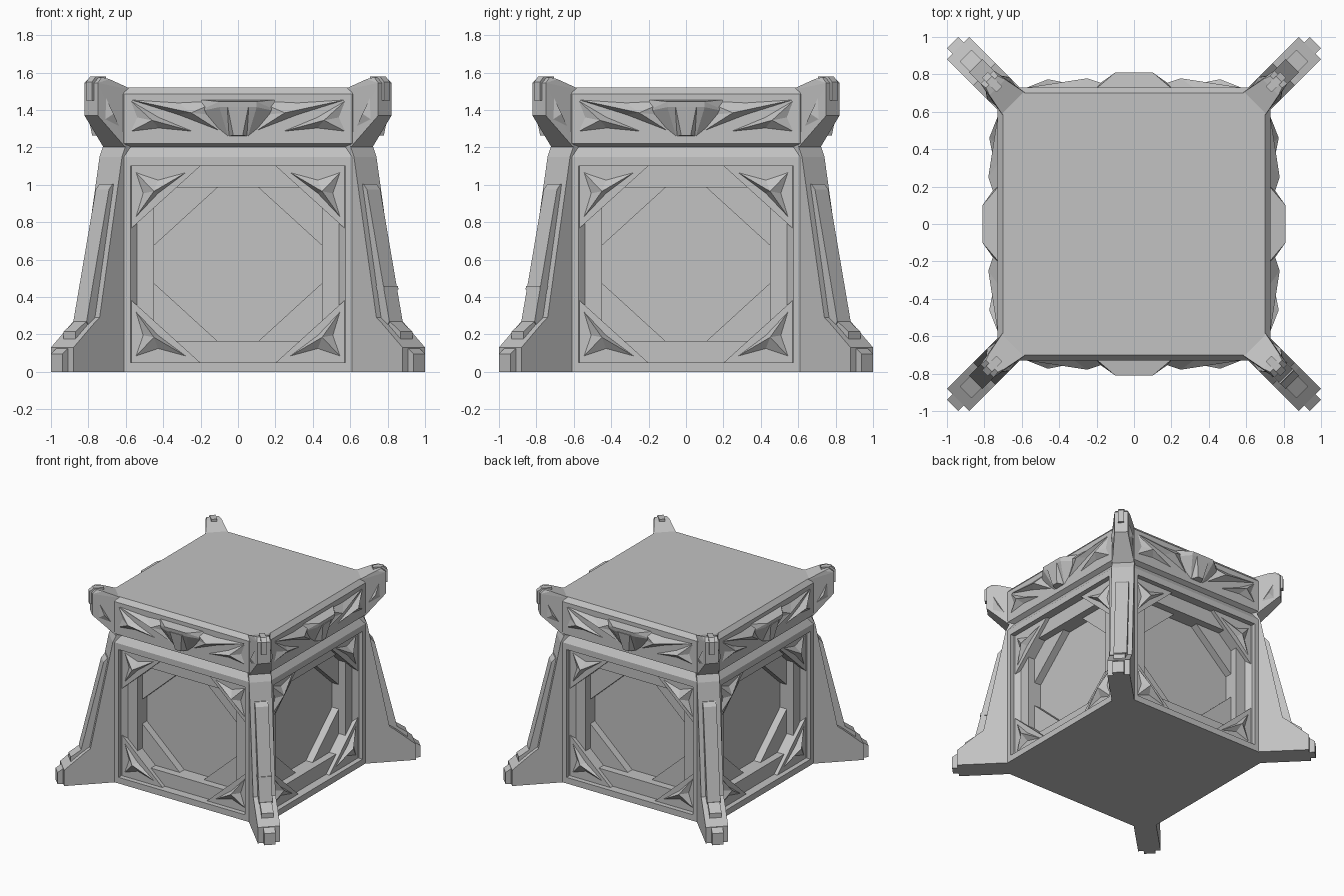
import bpy, bmesh
from math import pi, sqrt
from mathutils import Vector

cube = bpy.data.objects.get("Cube")
if cube:
    bpy.data.objects.remove(cube, do_unlink=True)

stone = bpy.data.materials.new("plain grey")
stone.use_nodes = True
GREY = (0.54, 0.54, 0.54, 1)
stone.diffuse_color = GREY
stone.node_tree.nodes["Principled BSDF"].inputs["Base Color"].default_value = GREY
MID = 0.575          # middle height of the wall panels


def place(name, bm, angles):
    """Make one object per angle, sharing a mesh, turned about z."""
    bmesh.ops.recalc_face_normals(bm, faces=bm.faces)
    mesh = bpy.data.meshes.new(name)
    bm.to_mesh(mesh)
    bm.free()
    mesh.materials.append(stone)
    for a in angles:
        ob = bpy.data.objects.new(name, mesh)
        ob.rotation_euler.z = a
        bpy.context.collection.objects.link(ob)


def hull(bm, pts):
    part = bmesh.new()
    vs = [part.verts.new(p) for p in pts]
    bmesh.ops.convex_hull(part, input=vs)
    bmesh.ops.dissolve_limit(part, angle_limit=0.01, verts=part.verts, edges=part.edges)
    tmp = bpy.data.meshes.new("part")
    part.to_mesh(tmp)
    part.free()
    bm.from_mesh(tmp)
    bpy.data.meshes.remove(tmp)


def box(bm, x0, x1, y0, y1, z0, z1):
    hull(bm, [(x, y, z) for x in (x0, x1) for y in (y0, y1) for z in (z0, z1)])


def prism(bm, outline, a, b):
    """Extrude an x-z outline from y=a to y=b."""
    ends = [[bm.verts.new((x, y, z)) for x, z in outline] for y in (a, b)]
    n = len(outline)
    bm.faces.new(ends[0])
    bm.faces.new(ends[1])
    for i in range(n):
        j = (i + 1) % n
        bm.faces.new((ends[0][i], ends[0][j], ends[1][j], ends[1][i]))


def star(bm, tips, apex, y, height, pull=0.5):
    """Raised star with sharp ridges running from the tips to the apex."""
    tips = [Vector(t) for t in tips]
    c = Vector(apex)
    rim = []
    for i, t in enumerate(tips):
        m = (t + tips[(i + 1) % len(tips)]) / 2
        rim += [t, m.lerp(c, pull)]
    top = bm.verts.new((c.x, y - height, c.y))
    ring = [bm.verts.new((p.x, y, p.y)) for p in rim]
    for i, v in enumerate(ring):
        bm.faces.new((v, ring[(i + 1) % len(ring)], top))
    bm.faces.new(ring)


SIDES = [k * pi / 2 for k in range(4)]
CORNERS = [pi / 4 + a for a in SIDES]

# Solid core behind the recessed panels
bm = bmesh.new()
box(bm, -0.54, 0.54, -0.54, 0.54, 0, 1.2)
place("core", bm, [0])

# Wall frame: outer rim, sloped top and recessed band
bm = bmesh.new()
box(bm, -0.61, 0.61, -0.73, -0.5, 0, 0.05)
hull(bm, [(s * 0.61, y, z) for s in (-1, 1)
          for y, z in ((-0.73, 1.1), (-0.73, 1.15), (-0.69, 1.21), (-0.5, 1.1), (-0.5, 1.21))])
for s in (-1, 1):
    box(bm, s * 0.575, s * 0.61, -0.73, -0.5, 0.05, 1.1)
    box(bm, s * 0.45, s * 0.59, -0.66, -0.5, 0.04, 1.11)
for z0, z1 in ((0.04, 0.165), (0.985, 1.11)):
    box(bm, -0.45, 0.45, -0.66, -0.5, z0, z1)
place("wall_frame", bm, SIDES)

# Corner gussets with a star on each, and deeper struts behind them
bm = bmesh.new()
for sx in (-1, 1):
    for sz in (-1, 1):
        def at(x, z):
            return (sx * x, MID + sz * z)
        prism(bm, [at(0.45, 0.1), at(0.11, 0.41), at(0.45, 0.41)], -0.60, -0.5)
        prism(bm, [at(0.578, 0.185), at(0.2, 0.527), at(0.578, 0.527)], -0.69, -0.6)
        star(bm, [at(0.545, 0.49), at(0.28, 0.49), at(0.545, 0.255)],
             at(0.45, 0.39), -0.69, 0.045, 0.4)
place("corner_gusset", bm, SIDES)

# Roof slab with cut corners
bm = bmesh.new()
rings = []
for z, h, cut in ((1.19, 0.69, 0.1), (1.2, 0.69, 0.1), (1.222, 0.73, 0.12),
                  (1.485, 0.73, 0.12), (1.52, 0.70, 0.1)):
    e = h - cut
    xy = [(e, -h), (h, -e), (h, e), (e, h), (-e, h), (-h, e), (-h, -e), (-e, -h)]
    rings.append([bm.verts.new((x, y, z)) for x, y in xy])
for lo, hi in zip(rings, rings[1:]):
    for i in range(8):
        j = (i + 1) % 8
        bm.faces.new((lo[i], lo[j], hi[j], hi[i]))
bm.faces.new(rings[0])
bm.faces.new(rings[-1])
place("roof_slab", bm, [0])

# Faceted ornament on the roof edge: stars, then a broad boss with a wedge
bm = bmesh.new()
for s in (-1, 1):
    star(bm, [(s * 0.575, 1.45), (s * 0.575, 1.285), (s * 0.24, 1.285)],
         (s * 0.46, 1.345), -0.729, 0.045, 0.3)
    star(bm, [(s * 0.575, 1.455), (s * 0.1, 1.45), (s * 0.1, 1.29)],
         (s * 0.25, 1.385), -0.729, 0.05, 0.2)
hull(bm, [(s * x, y, z) for s in (-1, 1) for x, y, z in
          ((0.2, -0.725, 1.455), (0.1, -0.81, 1.445), (0.1, -0.805, 1.415),
           (0.22, -0.725, 1.39), (0.05, -0.725, 1.25))])
hull(bm, [(s * x, y, z) for s in (-1, 1) for x, y, z in
          ((0.09, -0.74, 1.42), (0.055, -0.81, 1.415), (0.025, -0.78, 1.265), (0.05, -0.725, 1.26))])
place("edge_ornament", bm, SIDES)


# Corner parts are laid out along the diagonal: u is the distance on either axis
def along(u):
    return u * sqrt(2)


def slab(bm, outline, w):
    prism(bm, [(along(u), z) for u, z in outline], -w, w)


# Buttress fins
bm = bmesh.new()
slab(bm, [(0.55, 0), (0.94, 0), (0.94, 0.13), (0.825, 0.265), (0.80, 0.29),
          (0.68, 1.15), (0.66, 1.21), (0.55, 1.21)], 0.085)
place("buttress", bm, CORNERS)

# Raised bar, step and toe on each fin
bm = bmesh.new()
slab(bm, [(0.65, 1.005), (0.705, 1.005), (0.725, 0.975), (0.845, 0.27), (0.82, 0.22), (0.76, 0.22)], 0.05)
place("buttress_bar", bm, CORNERS)
bm = bmesh.new()
slab(bm, [(0.8, 0.16), (0.9, 0.16), (0.9, 0.215), (0.845, 0.268), (0.8, 0.268)], 0.045)
slab(bm, [(0.9, 0), (0.97, 0), (0.97, 0.095), (0.935, 0.13), (0.9, 0.13)], 0.043)
place("buttress_toe", bm, CORNERS)

# Small clip around one bar
bm = bmesh.new()
slab(bm, [(0.77, 0.44), (0.82, 0.44), (0.817, 0.46), (0.77, 0.46)], 0.054)
place("bar_clip", bm, [-pi / 4])

# Tapered horns on the roof corners, with side facets and a nose plate
bm = bmesh.new()
hull(bm, [(along(u), s * w, z) for s in (-1, 1) for u, w, z in
          ((0.62, 0.09, 1.2), (0.62, 0.09, 1.505), (0.66, 0.083, 1.2), (0.73, 0.06, 1.565),
           (0.76, 0.045, 1.575), (0.785, 0.05, 1.545), (0.785, 0.05, 1.37))])
for s in (-1, 1):
    hull(bm, [(along(u), s * w, z) for u, w, z in
              ((0.67, 0.07, 1.28), (0.76, 0.045, 1.51), (0.76, 0.05, 1.34), (0.725, 0.085, 1.38))])
slab(bm, [(0.72, 1.45), (0.797, 1.45), (0.797, 1.55), (0.775, 1.578), (0.72, 1.578)], 0.022)
place("roof_horn", bm, CORNERS)
